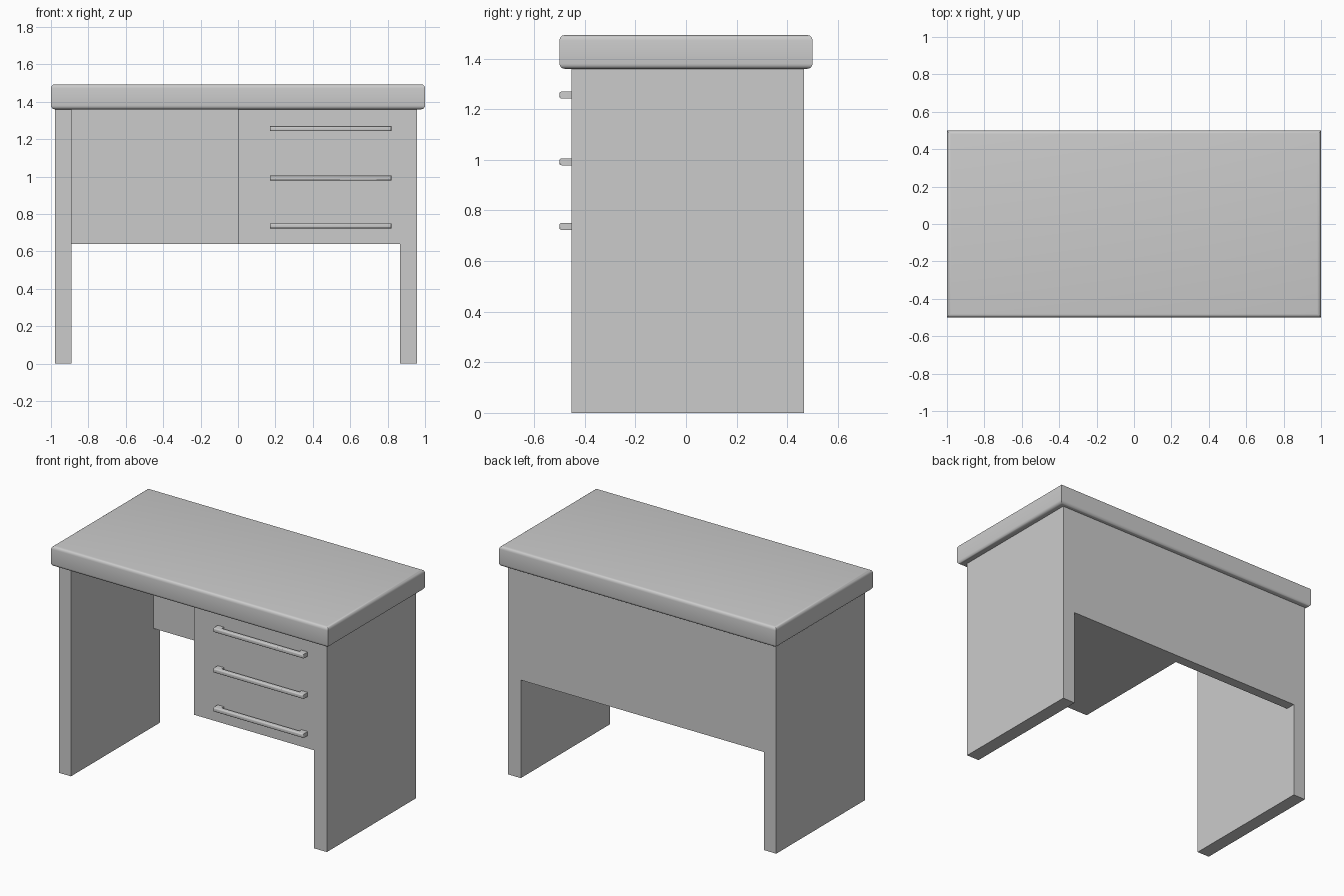
import bpy, bmesh, math

if "Cube" in bpy.data.objects:
    bpy.data.objects.remove(bpy.data.objects["Cube"])


def finish(name, bm, smooth=False):
    bmesh.ops.recalc_face_normals(bm, faces=bm.faces)
    mesh = bpy.data.meshes.new(name)
    bm.to_mesh(mesh)
    bm.free()
    obj = bpy.data.objects.new(name, mesh)
    bpy.context.collection.objects.link(obj)
    if smooth:
        bpy.ops.object.select_all(action='DESELECT')
        obj.select_set(True)
        bpy.context.view_layer.objects.active = obj
        bpy.ops.object.shade_smooth_by_angle(angle=math.radians(35))
    return obj


def prism(outline, z0, z1):
    """Extrude an xy outline from z0 up to z1."""
    bm = bmesh.new()
    face = bm.faces.new([bm.verts.new((x, y, z0)) for x, y in outline])
    up = bmesh.ops.extrude_face_region(bm, geom=[face])["geom"]
    for v in up:
        if isinstance(v, bmesh.types.BMVert):
            v.co.z = z1
    return bm


def box(x0, x1, y0, y1, z0, z1):
    return prism([(x0, y0), (x1, y0), (x1, y1), (x0, y1)], z0, z1)


def round_edges(bm, radius, test, segments=4):
    edges = [e for e in bm.edges if test(*(v.co for v in e.verts))]
    bmesh.ops.bevel(bm, geom=edges, offset=radius, segments=segments,
                    profile=0.5, affect='EDGES')


FRONT, BACK = -0.452, 0.466
UNDER, LOW = 1.36, 0.64

# Table top with rounded rims and sharp upright corners
top = box(-1, 1, -0.5, 0.5, UNDER, 1.493)
round_edges(top, 0.02, lambda a, b: abs(a.z - b.z) < 1e-4)
finish("table_top", top, smooth=True)

# Side panels
for name, x0, x1 in (("left_side", -0.978, -0.89), ("right_side", 0.867, 0.958)):
    finish(name, box(x0, x1, FRONT, BACK, 0, UNDER))

# Back panel and drawer cabinet
finish("back_panel", box(-0.89, 0.867, BACK - 0.066, BACK, LOW, UNDER))
finish("drawer_cabinet", box(0, 0.867, FRONT, BACK - 0.066, LOW, UNDER))

# Drawer handles: bracket outline with rounded front bar
X0, X1, POST, GRIP = 0.17, 0.82, 0.045, -0.474
bracket = [(X0, FRONT), (X0, -0.5), (X1, -0.5), (X1, FRONT),
           (X1 - POST, FRONT), (X1 - POST, GRIP), (X0 + POST, GRIP), (X0 + POST, FRONT)]
for i, z in enumerate((1.256, 0.992, 0.737)):
    handle = prism(bracket, z - 0.0135, z + 0.0135)
    round_edges(handle, 0.008, lambda a, b: a.y < -0.499 and b.y < -0.499, 3)
    finish(f"drawer_handle_{i + 1}", handle, smooth=True)
